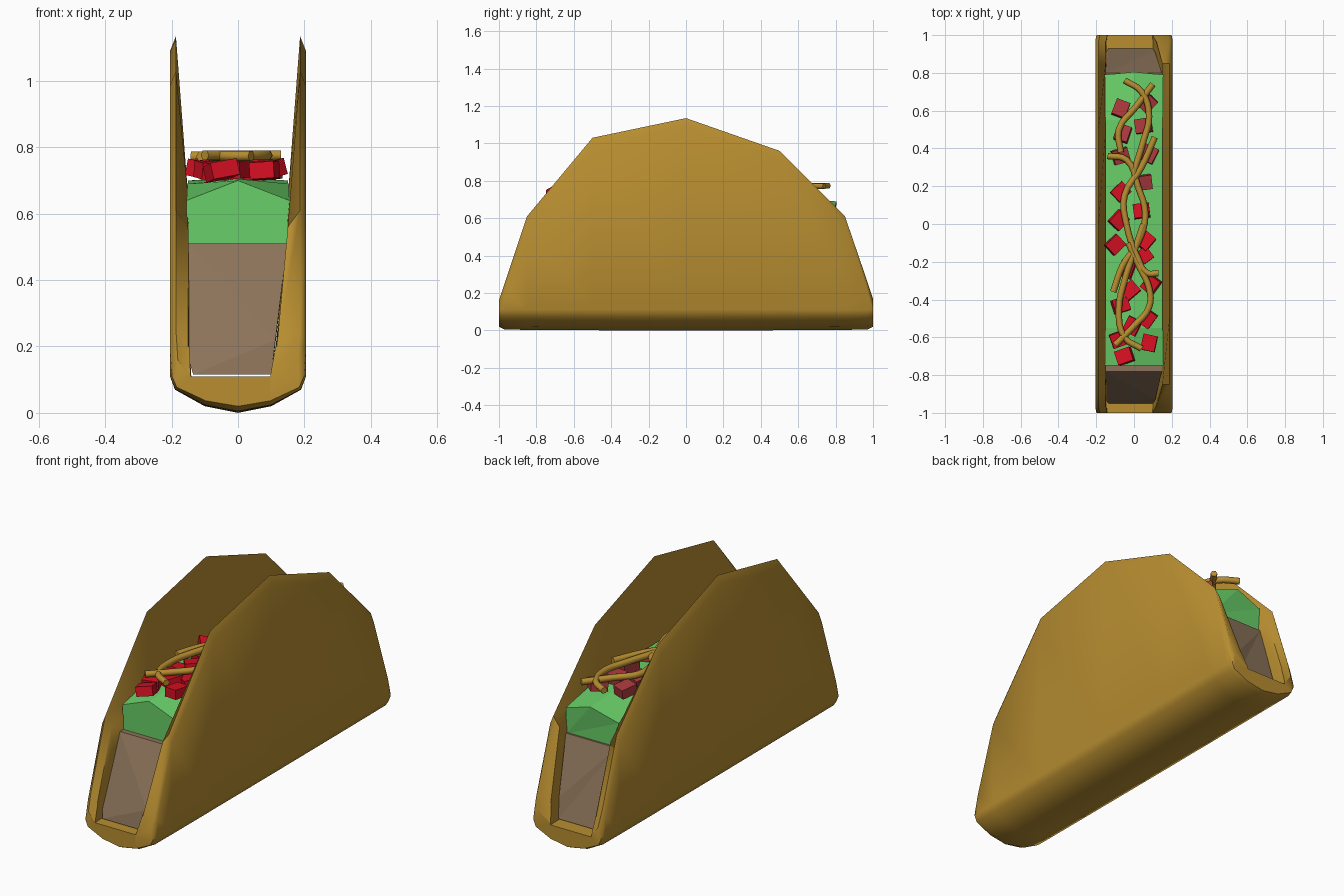
import bpy, bmesh, math, random
from mathutils import Matrix, Euler

if "Cube" in bpy.data.objects:
    bpy.data.objects.remove(bpy.data.objects["Cube"])

random.seed(4)


def material(name, rgb):
    m = bpy.data.materials.new(name)
    m.diffuse_color = (*rgb, 1)
    m.use_nodes = True
    m.node_tree.nodes["Principled BSDF"].inputs["Base Color"].default_value = m.diffuse_color
    return m


GOLD = material("toasted gold", (0.48, 0.27, 0.03))
BROWN = material("cooked brown", (0.26, 0.17, 0.10))
GREEN = material("leaf green", (0.14, 0.62, 0.14))
RED = material("bright red", (0.68, 0.005, 0.016))
DULL = material("dull red", (0.40, 0.04, 0.045))


def finish(bm, name, mats, smooth_angle=None):
    bmesh.ops.recalc_face_normals(bm, faces=bm.faces)
    me = bpy.data.meshes.new(name)
    bm.to_mesh(me)
    bm.free()
    for m in mats:
        me.materials.append(m)
    ob = bpy.data.objects.new(name, me)
    bpy.context.collection.objects.link(ob)
    if smooth_angle:
        for p in me.polygons:
            p.use_smooth = True
        me.set_sharp_from_angle(angle=math.radians(smooth_angle))
    return ob


def loft(name, rings, mat, smooth_angle=None):
    """Skin closed rings of equal length and cap both ends."""
    bm = bmesh.new()
    vs = [[bm.verts.new(p) for p in ring] for ring in rings]
    n = len(vs[0])
    for a, b in zip(vs, vs[1:]):
        for i in range(n):
            j = (i + 1) % n
            bm.faces.new((a[i], a[j], b[j], b[i]))
    caps = [bm.faces.new(vs[0]), bm.faces.new(vs[-1])]
    bmesh.ops.triangulate(bm, faces=caps)
    return finish(bm, name, [mat], smooth_angle)


# Folded shell: U-shaped section whose wall height follows the side outline
def shell_ring(y, h, sx, lift):
    top, mid = min(0.65, h - 0.05), min(0.42, h - 0.05)
    right_mid = 0.1 + 0.045 * max(0, mid - 0.11) / 0.31
    half = [(0.205, h - 0.045), (0.205, 0.11), (0.19, 0.07), (0.1, 0.02)]
    outer = half + [(0, 0.0)] + [(-x, z) for x, z in reversed(half)]
    inner = [(-0.187, h), (-0.15, top), (-0.147, mid), (-0.145, 0.11),
             (0.1, 0.11), (right_mid, mid), (0.15 if h > 0.5 else right_mid + 0.004, top),
             (0.187, h)]
    return [(x * sx, y, z + lift * max(0, 1 - z / 0.11)) for x, z in outer + inner]


outline = [(-1, 0.16, 0.97, 0.02), (-0.97, 0.25, 1, 0.005), (-0.85, 0.61, 1, 0.003),
           (-0.5, 1.03, 1, 0.001), (0, 1.135, 1, 0), (0.5, 0.96, 1, 0.001),
           (0.85, 0.61, 1, 0.003), (0.97, 0.26, 1, 0.005), (1, 0.17, 0.97, 0.02)]
loft("shell", [shell_ring(*s) for s in outline], GOLD, 60)

# Meat filling: block with sloping ends
rings = []
for y0, y1, y2 in [(-0.95, -0.93, -0.78), (-0.4, -0.4, -0.4), (0.1, 0.1, 0.1),
                   (0.5, 0.5, 0.5), (0.93, 0.91, 0.8)]:
    w = random.uniform(-0.004, 0.004)
    rings.append([(-0.148, y1, 0.16), (-0.135, y0, 0.115), (0.1, y0, 0.115),
                  (0.115 + w, y1, 0.22), (0.148, y2, 0.51), (-0.148 + w, y2, 0.51)])
loft("meat_filling", rings, BROWN)

# Lettuce: block with a peaked roof at each end
rings = []
for y, side, peak, w in [(-0.75, 0.64, 0.70, 0.155), (-0.55, 0.69, 0.705, 0.152),
                         (0, 0.70, 0.71, 0.15), (0.55, 0.69, 0.705, 0.152),
                         (0.79, 0.64, 0.69, 0.155)]:
    rings.append([(-w, y, 0.5), (w, y, 0.5), (w, y, side),
                  (0, y + 0.015 * (y > 0.7), peak), (-w, y, side)])
loft("lettuce", rings, GREEN)

# Tomato dice scattered along the top
spots = [(-0.07, 0.61), (0.07, 0.64), (0.05, 0.52), (-0.06, 0.48), (-0.07, 0.36),
         (0.08, 0.37), (0.05, 0.22), (-0.07, 0.17), (0.04, 0.07), (-0.08, 0.02),
         (0.06, -0.09), (-0.1, -0.11), (0.05, -0.17), (-0.04, -0.24), (0.09, -0.32),
         (-0.02, -0.35), (-0.07, -0.43), (0.07, -0.5), (-0.01, -0.54),
         (0.08, -0.63), (-0.05, -0.70), (-0.08, -0.61)]
bm = bmesh.new()
for x, y in spots:
    turn = Euler((random.uniform(-.2, .2), random.uniform(-.2, .2), random.uniform(0, 1.5)))
    mat = (Matrix.Translation((x, y, 0.73)) @ turn.to_matrix().to_4x4()
           @ Matrix.Diagonal((0.085, 0.075, 0.05, 1)))
    cube = bmesh.ops.create_cube(bm, size=1, matrix=mat)
    for f in {f for v in cube["verts"] for f in v.link_faces}:
        f.material_index = int(y > 0.19)
finish(bm, "tomato_dice", [RED, DULL])

# Cheese strands: thin tubes winding over the tomatoes
strands = [
    [(0.1, 0.74), (0.01, 0.62), (-0.08, 0.5), (-0.07, 0.38)],
    [(-0.05, 0.76), (0.04, 0.70), (0.08, 0.57), (0.05, 0.44), (0.0, 0.28)],
    [(0.11, 0.46), (0.04, 0.3), (-0.05, 0.15), (-0.04, 0), (0.02, -0.18), (0.07, -0.26), (0.13, -0.26)],
    [(-0.14, 0.36), (-0.04, 0.34), (0.02, 0.2), (0.06, 0.05), (0.02, -0.1), (-0.06, -0.22), (-0.11, -0.36)],
    [(0.05, 0.0), (0, -0.15), (-0.05, -0.3), (-0.08, -0.45), (-0.05, -0.6), (0.04, -0.66)],
    [(-0.1, -0.64), (0, -0.54), (0.08, -0.44), (0.08, -0.34), (0.03, -0.23), (-0.03, -0.1)],
]
for i, pts in enumerate(strands):
    cu = bpy.data.curves.new(f"cheese_strand_{i + 1}", "CURVE")
    cu.dimensions = "3D"
    cu.bevel_depth = 0.017
    cu.bevel_resolution = 1
    cu.use_fill_caps = True
    cu.resolution_u = 4
    sp = cu.splines.new("BEZIER")
    sp.bezier_points.add(len(pts) - 1)
    for bp, (x, y) in zip(sp.bezier_points, pts):
        bp.co = (x, y, 0.772 + 0.002 * (i % 3))
        bp.handle_left_type = bp.handle_right_type = "AUTO"
    cu.materials.append(GOLD)
    bpy.context.collection.objects.link(bpy.data.objects.new(cu.name, cu))
